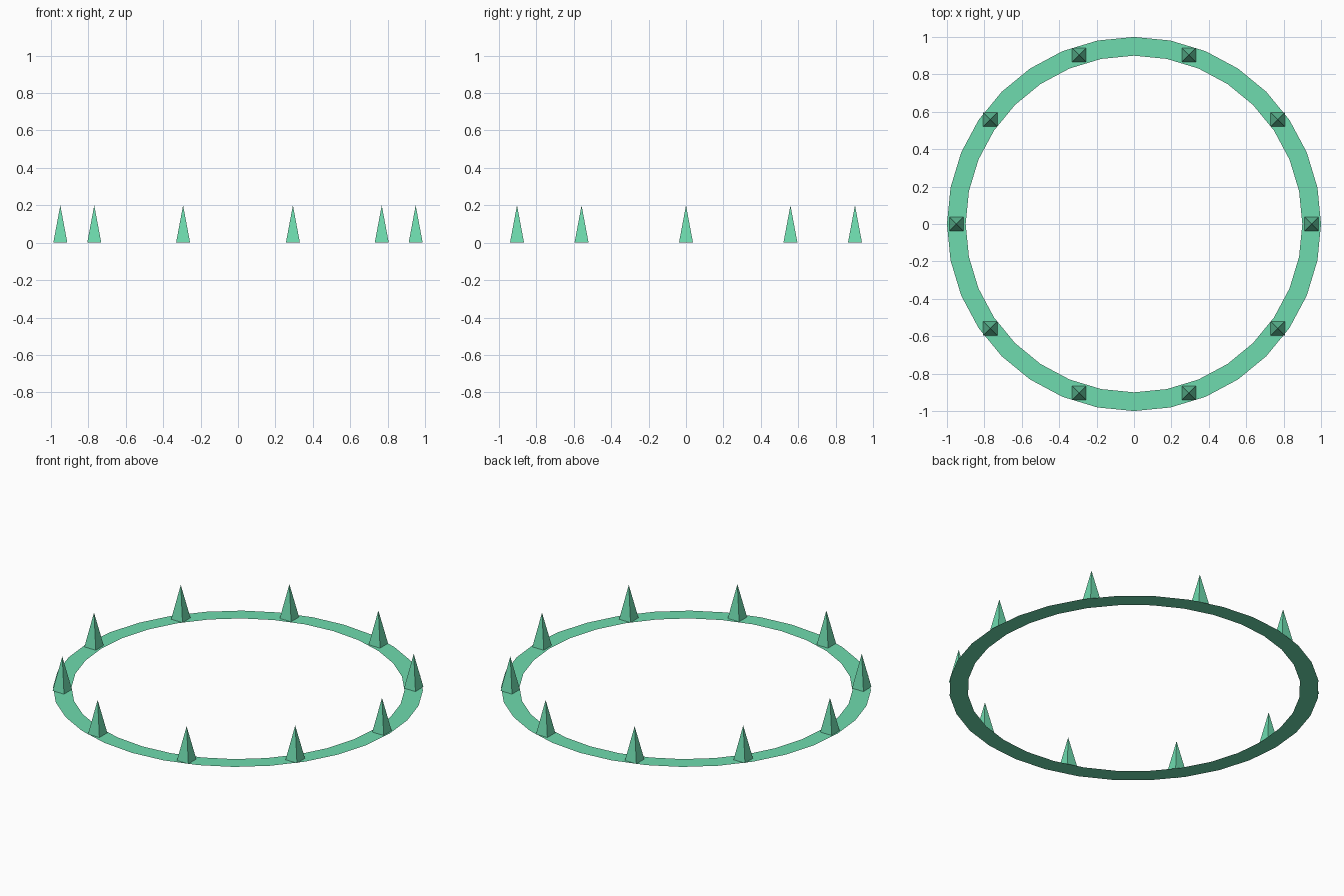
import bpy, bmesh, math
from mathutils import Matrix

if "Cube" in bpy.data.objects:
    bpy.data.objects.remove(bpy.data.objects["Cube"])

green = bpy.data.materials.new("mint_green")
green.diffuse_color = (0.156, 0.708, 0.424, 1)
green.use_nodes = True
green.node_tree.nodes["Principled BSDF"].inputs["Base Color"].default_value = green.diffuse_color

SIDES, SPIKES = 32, 10
R_IN, R_OUT, R_SPIKE = 0.9, 1.0, 0.95


def finish(bm, name):
    mesh = bpy.data.meshes.new(name)
    bm.to_mesh(mesh)
    bm.free()
    mesh.materials.append(green)
    obj = bpy.data.objects.new(name, mesh)
    bpy.context.collection.objects.link(obj)


# flat ring, facing up
bm = bmesh.new()
loops = []
for r in (R_IN, R_OUT):
    loops.append([bm.verts.new((r * math.cos(2 * math.pi * i / SIDES),
                                r * math.sin(2 * math.pi * i / SIDES), 0))
                  for i in range(SIDES)])
inner, outer = loops
for i in range(SIDES):
    j = (i + 1) % SIDES
    bm.faces.new((inner[i], outer[i], outer[j], inner[j]))
finish(bm, "ring_band")

# four-sided spikes, all squared to the axes
for k in range(SPIKES):
    a = 2 * math.pi * k / SPIKES
    place = Matrix.Translation((R_SPIKE * math.cos(a), R_SPIKE * math.sin(a), 0.1))
    bm = bmesh.new()
    bmesh.ops.create_cone(bm, cap_ends=True, segments=4, radius1=0.0375 * math.sqrt(2),
                          radius2=0, depth=0.2,
                          matrix=place @ Matrix.Rotation(math.pi / 4, 4, 'Z'))
    bmesh.ops.remove_doubles(bm, verts=bm.verts, dist=1e-5)
    finish(bm, f"spike_{k + 1}")
